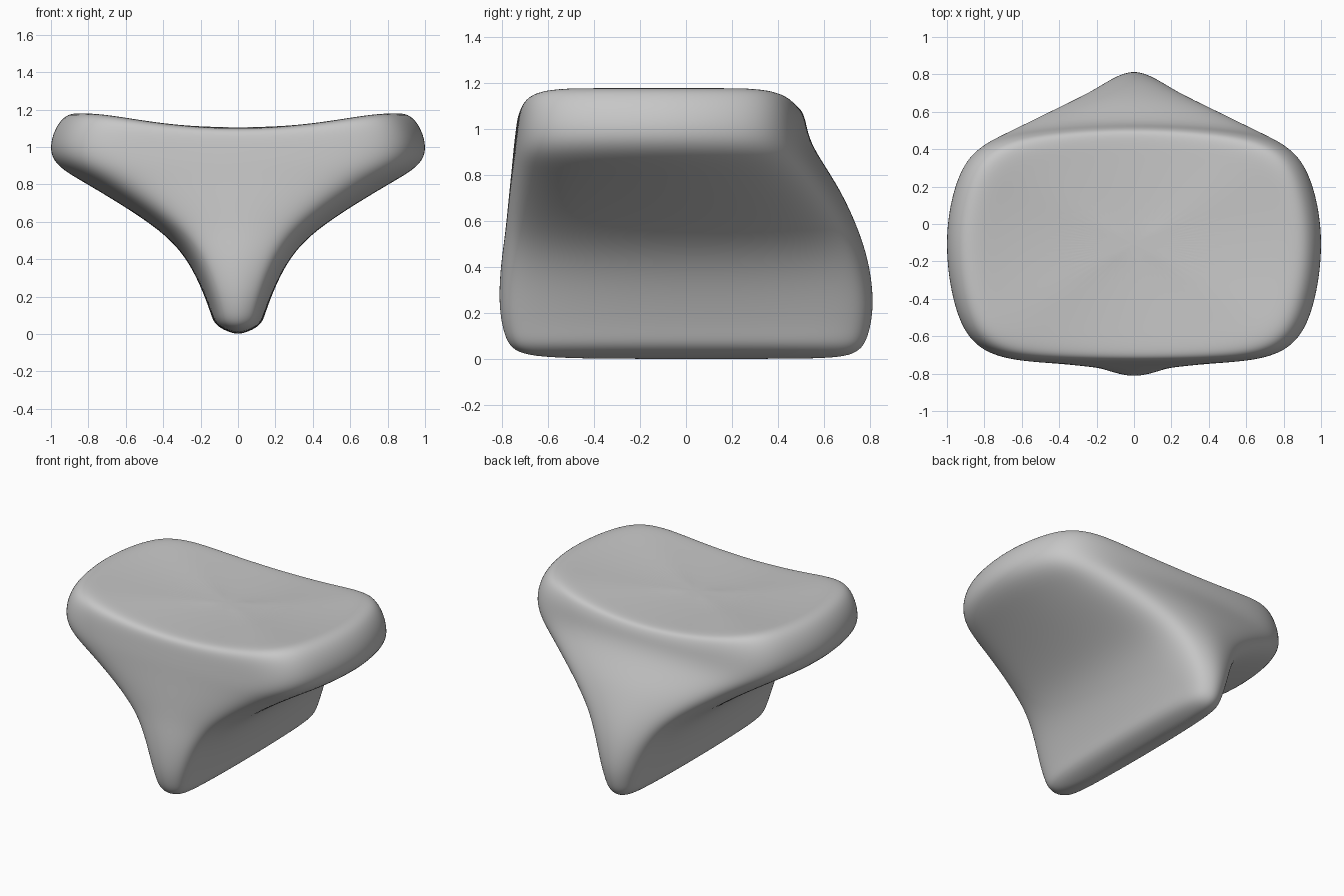
import bpy
from math import cos, sin, tau

cube = bpy.data.objects.get("Cube")
if cube:
    bpy.data.objects.remove(cube)

# Grey clay colour
grey = bpy.data.materials.new("grey")
grey.use_nodes = True
colour = (0.57, 0.57, 0.57, 1)
grey.diffuse_color = colour
grey.node_tree.nodes["Principled BSDF"].inputs["Base Color"].default_value = colour

# Stacked sections: half width, front y, back y, height in the middle, height at the sides
SECTIONS = [
    (0.02, -0.35, 0.50, 0.0, 0.002), (0.06, -0.64, 0.68, 0.008, 0.015),
    (0.105, -0.735, 0.745, 0.03, 0.038), (0.135, -0.775, 0.78, 0.068, 0.072),
    (0.152, -0.797, 0.80, 0.13, 0.13),
    (0.186, -0.812, 0.815, 0.22, 0.22), (0.235, -0.812, 0.81, 0.33, 0.33),
    (0.30, -0.802, 0.79, 0.44, 0.435), (0.39, -0.787, 0.757, 0.545, 0.53),
    (0.52, -0.777, 0.715, 0.645, 0.625), (0.67, -0.767, 0.665, 0.745, 0.72),
    (0.83, -0.757, 0.605, 0.84, 0.815), (0.96, -0.75, 0.555, 0.92, 0.89),
    (1.01, -0.742, 0.53, 0.985, 0.97), (0.99, -0.735, 0.52, 1.04, 1.075),
    (0.945, -0.725, 0.505, 1.08, 1.15), (0.895, -0.70, 0.485, 1.098, 1.18),
    (0.83, -0.65, 0.435, 1.102, 1.18),
    (0.72, -0.56, 0.35, 1.101, 1.16), (0.50, -0.41, 0.20, 1.10, 1.13),
    (0.22, -0.23, 0.02, 1.10, 1.106),
]
SIDES = 72
SQUARENESS = 8.5
SIDE_BULGE, BACK_BULGE = 0.15, 0.115


def rounded_square(i):
    """Point on a unit square with soft corners."""
    u, v = cos(tau * i / SIDES), sin(tau * i / SIDES)
    size = (abs(u) ** SQUARENESS + abs(v) ** SQUARENESS) ** (1 / SQUARENESS)
    return u / size, v / size


# Loft the body through the sections, with bowed sides, front and back
verts, faces = [], []
for half, front, back, z_mid, z_side in SECTIONS:
    front_bulge = 0.09 - 0.06 * half
    for i in range(SIDES):
        u, v = rounded_square(i)
        bulge = BACK_BULGE if v > 0 else front_bulge
        x = u * (1 - SIDE_BULGE * v * v)
        y = v * (1 - bulge * u * u)
        verts.append((half * x,
                      (front + back) / 2 + (back - front) / 2 * y,
                      z_mid + (z_side - z_mid) * u * u))
for r in range(len(SECTIONS) - 1):
    for i in range(SIDES):
        j = (i + 1) % SIDES
        low, high = r * SIDES, (r + 1) * SIDES
        faces.append((low + i, low + j, high + j, high + i))

# Close the keel and the saddle top
faces.append(tuple(reversed(range(SIDES))))
faces.append(tuple(range(len(verts) - SIDES, len(verts))))

mesh = bpy.data.meshes.new("saddle_body")
mesh.from_pydata(verts, [], faces)
mesh.materials.append(grey)
mesh.shade_smooth()
body = bpy.data.objects.new("saddle_body", mesh)
bpy.context.collection.objects.link(body)
smooth = body.modifiers.new("smooth", "SUBSURF")
smooth.levels = smooth.render_levels = 2
